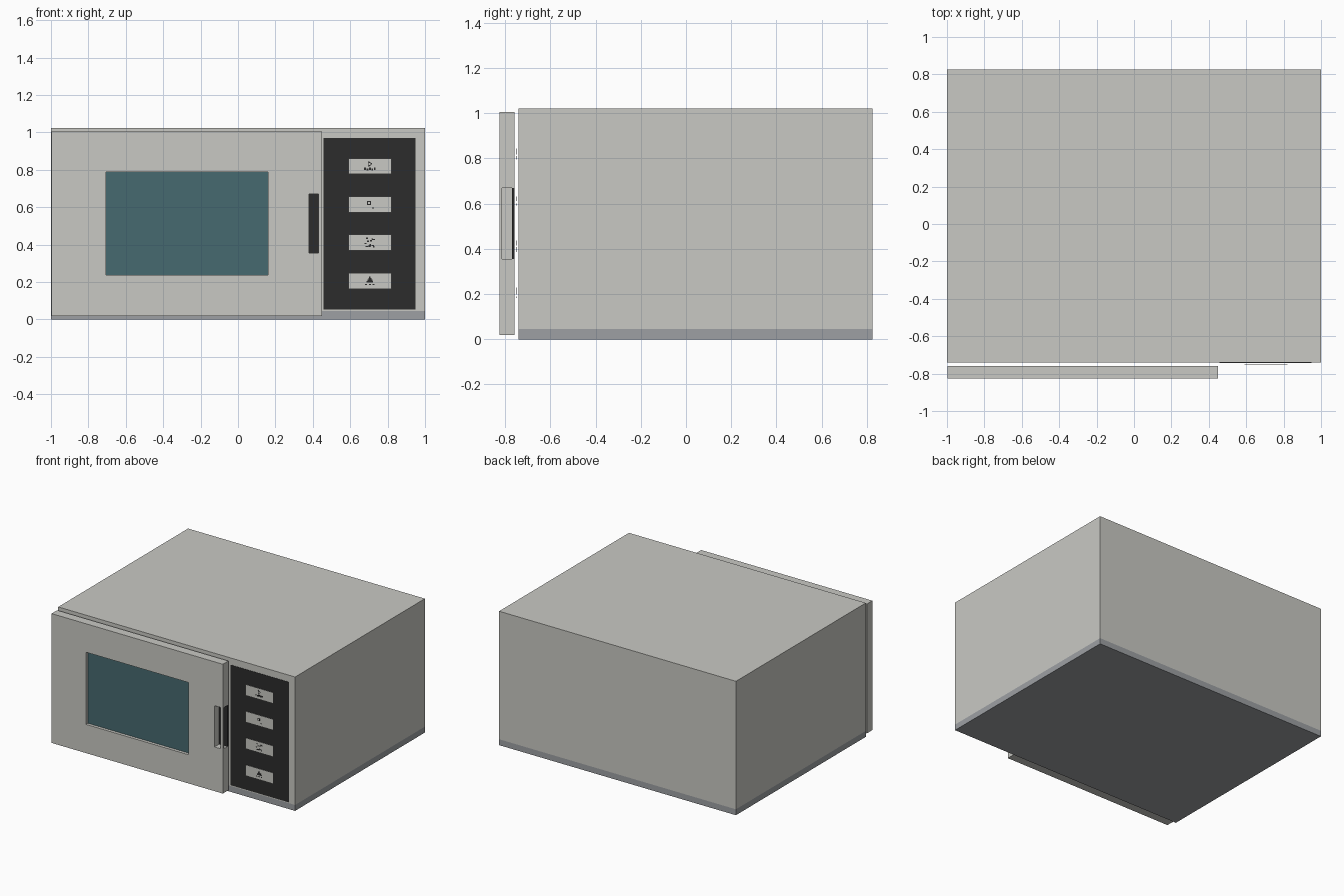
import bpy
import bmesh
import random
from mathutils import Vector

default = bpy.data.objects.get("Cube")
if default:
    bpy.data.objects.remove(default, do_unlink=True)


def material(name, r, g, b):
    mat = bpy.data.materials.new(name)
    mat.use_nodes = True
    mat.diffuse_color = (r, g, b, 1)
    mat.node_tree.nodes["Principled BSDF"].inputs["Base Color"].default_value = (r, g, b, 1)
    return mat


casing_grey = material("casing grey", 0.584, 0.584, 0.55)
base_grey = material("base grey", 0.337, 0.352, 0.371)
panel_black = material("panel black", 0.025, 0.025, 0.025)
glass_teal = material("glass teal", 0.061, 0.144, 0.162)


def finish(name, bm, *mats):
    bmesh.ops.recalc_face_normals(bm, faces=bm.faces[:])
    mesh = bpy.data.meshes.new(name)
    bm.to_mesh(mesh)
    bm.free()
    for mat in mats:
        mesh.materials.append(mat)
    obj = bpy.data.objects.new(name, mesh)
    bpy.context.collection.objects.link(obj)
    return obj


def add_box(bm, x, y, z):
    """Add a box given its (min, max) along each axis."""
    verts = bmesh.ops.create_cube(bm, size=1)["verts"]
    for v in verts:
        v.co = Vector([(a + b) / 2 + (b - a) * c for (a, b), c in zip((x, y, z), v.co)])


def box(name, x, y, z, mat):
    bm = bmesh.new()
    add_box(bm, x, y, z)
    return finish(name, bm, mat)


def cut(obj, x, y, z):
    """Cut a box-shaped opening and discard the cutter."""
    cutter = box("cutter", x, y, z, casing_grey)
    cutter.hide_render = True
    mod = obj.modifiers.new("opening", "BOOLEAN")
    mod.operation = "DIFFERENCE"
    mod.solver = "EXACT"
    mod.object = cutter
    graph = bpy.context.evaluated_depsgraph_get()
    mesh = bpy.data.meshes.new_from_object(obj.evaluated_get(graph))
    obj.modifiers.clear()
    obj.data = mesh
    bpy.data.objects.remove(cutter, do_unlink=True)


# Casing, with a darker band and underside at the foot
BAND = 0.045
bm = bmesh.new()
add_box(bm, (-1, 1), (-0.74, 0.826), (0, 1.022))
bmesh.ops.bisect_plane(bm, geom=bm.verts[:] + bm.edges[:] + bm.faces[:],
                       plane_co=(0, 0, BAND), plane_no=(0, 0, 1))
for face in bm.faces:
    face.material_index = int(face.calc_center_median().z < BAND)
finish("casing", bm, casing_grey, base_grey)

# Door with a window opening and a grip slot open to the front and side
FRONT, BACK = -0.826, -0.759
WINDOW_X, WINDOW_Z = (-0.705, 0.16), (0.237, 0.788)
GRIP_Z = (0.355, 0.67)
door = box("door", (-0.996, 0.45), (FRONT, BACK), (0.018, 1.005), casing_grey)
cut(door, WINDOW_X, (-0.9, -0.7), WINDOW_Z)
cut(door, (0.38, 0.43), (-0.9, -0.7), GRIP_Z)
cut(door, (0.42, 0.5), (-0.813, -0.7), GRIP_Z)
box("window_glass", WINDOW_X, (-0.803, BACK), WINDOW_Z, glass_teal)
box("grip_back", (0.38, 0.45), (-0.77, BACK), GRIP_Z, panel_black)

# Control panel
box("control_panel", (0.457, 0.95), (-0.742, -0.74), (0.052, 0.97), panel_black)

# Four floating buttons
BUTTON_X = 0.705
heights = [0.818, 0.614, 0.411, 0.205]
for i, z in enumerate(heights):
    box(f"button_{i + 1}", (BUTTON_X - 0.115, BUTTON_X + 0.115), (-0.751, -0.749),
        (z - 0.042, z + 0.042), casing_grey)

# Button symbols: small flat marks
INK_Y = (-0.752, -0.751)


def mark(bm, u, w, width, height, z):
    add_box(bm, (BUTTON_X + u - width / 2, BUTTON_X + u + width / 2), INK_Y,
            (z + w - height / 2, z + w + height / 2))


# Start: outlined triangle over a dashed bar
bm = bmesh.new()
z = heights[0]
mark(bm, -0.009, 0.013, 0.004, 0.026, z)
for step in range(4):
    for side in (-1, 1):
        mark(bm, -0.006 + step * 0.005, 0.013 + side * (0.011 - step * 0.003), 0.006, 0.004, z)
for step in range(5):
    mark(bm, -0.026 + step * 0.013, -0.013 - 0.004 * (step % 2), 0.01, 0.012, z)
finish("start_symbol", bm, panel_black)

# Stop: outlined square with a dot
bm = bmesh.new()
z = heights[1]
for side in (-1, 1):
    mark(bm, -0.005 + side * 0.008, 0.008, 0.004, 0.02, z)
    mark(bm, -0.005, 0.008 + side * 0.008, 0.02, 0.004, z)
mark(bm, 0.017, -0.018, 0.007, 0.01, z)
finish("stop_symbol", bm, panel_black)

# Defrost: loose scatter of flecks
rng = random.Random(4)
bm = bmesh.new()
for _ in range(16):
    mark(bm, rng.uniform(-0.027, 0.027), rng.uniform(-0.027, 0.027), 0.01, 0.006, heights[2])
finish("defrost_symbol", bm, panel_black)

# Cook: stepped dome on a broken base line
bm = bmesh.new()
z = heights[3]
for step in range(4):
    mark(bm, 0, 0.02 - step * 0.008, 0.008 + step * 0.009, 0.008, z)
for u in (-0.02, 0, 0.02):
    mark(bm, u, -0.019, 0.011, 0.006, z)
finish("cook_symbol", bm, panel_black)
